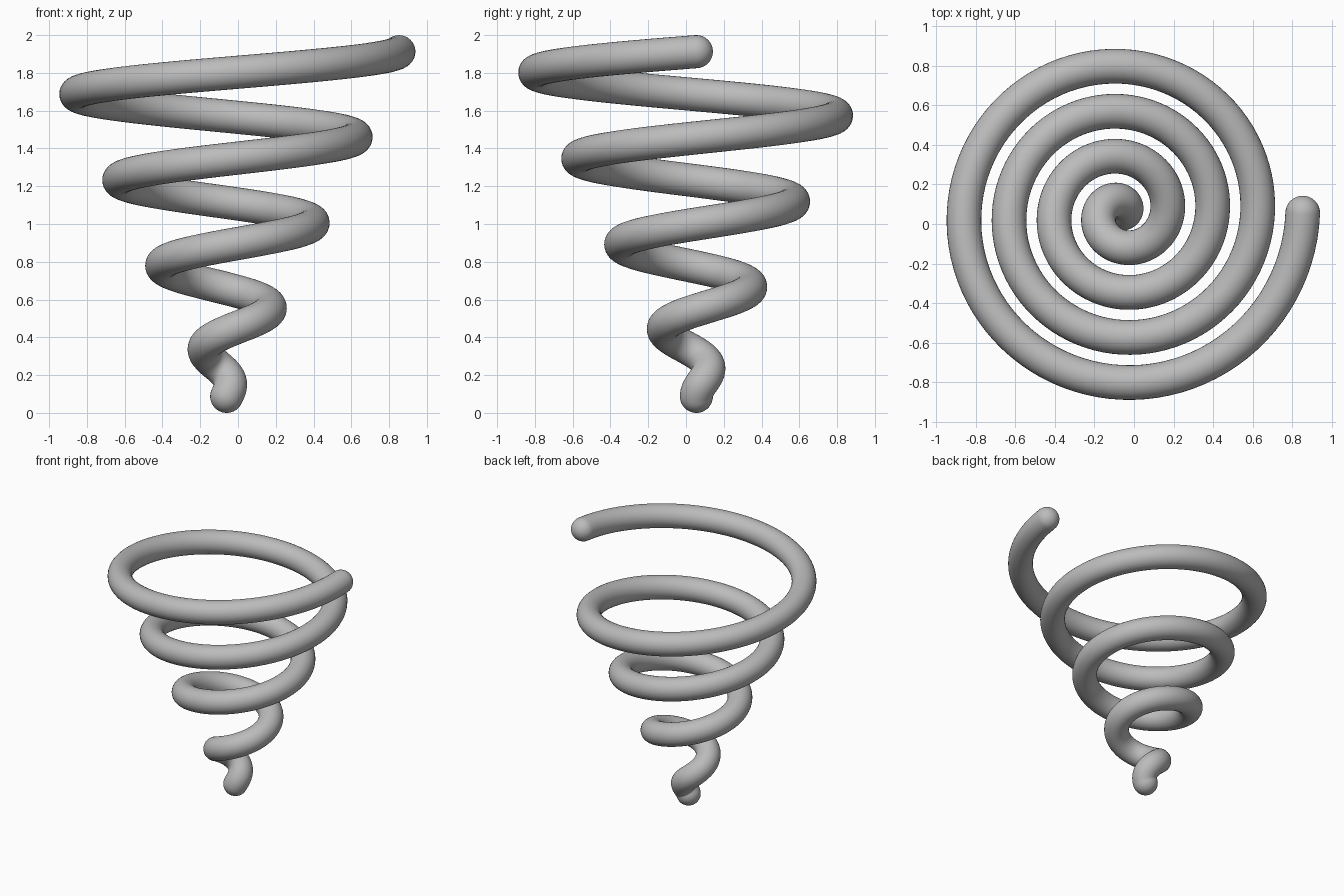
import bpy
import bmesh
from math import sin, cos, pi, tau
from mathutils import Vector

cube = bpy.data.objects.get("Cube")
if cube:
    bpy.data.objects.remove(cube, do_unlink=True)

TURNS, STEPS, SIDES, CAP = 4, 96, 32, 10
TUBE = 0.0875                      # wire radius
GROWTH = 0.228                     # radius gained per turn
PITCH = (2 - 2 * TUBE) / TURNS     # height gained per turn
START = Vector((-0.06, 0.055, TUBE))

# Plain grey material
grey = bpy.data.materials.new("grey")
grey.use_nodes = True
colour = (0.5, 0.5, 0.5, 1)
grey.diffuse_color = colour
grey.node_tree.nodes["Principled BSDF"].inputs["Base Color"].default_value = colour


def spiral(t):
    """Point and direction on the conical spiral after t turns."""
    a, r = t * tau, GROWTH * t
    point = START + Vector((r * cos(a), r * sin(a), PITCH * t))
    tangent = Vector((GROWTH * cos(a) - r * tau * sin(a),
                      GROWTH * sin(a) + r * tau * cos(a), PITCH))
    return point, tangent.normalized()


# Stations along the wire: turn, offset along the tangent, ring radius
arc = [i / CAP * pi / 2 for i in range(1, CAP)]
stations = [(0, -TUBE * cos(a), TUBE * sin(a)) for a in arc]
stations += [(i / STEPS, 0, TUBE) for i in range(TURNS * STEPS + 1)]
stations += [(TURNS, TUBE * sin(a), TUBE * cos(a)) for a in arc]

# Sweep a circle along the spiral, with rounded ends
bm = bmesh.new()
rings = []
for t, offset, radius in stations:
    point, tangent = spiral(t)
    side = tangent.cross(Vector((0, 0, 1))).normalized()
    up = side.cross(tangent)
    centre = point + tangent * offset
    rings.append([bm.verts.new(centre + radius * (side * cos(b) + up * sin(b)))
                  for b in (tau * j / SIDES for j in range(SIDES))])

for low, high in zip(rings, rings[1:]):
    for j in range(SIDES):
        k = (j + 1) % SIDES
        bm.faces.new((low[j], low[k], high[k], high[j]))

for ring, t, direction in ((rings[0], 0, -1), (rings[-1], TURNS, 1)):
    point, tangent = spiral(t)
    tip = bm.verts.new(point + tangent * TUBE * direction)
    for j in range(SIDES):
        bm.faces.new((ring[j], ring[(j + 1) % SIDES], tip))

bmesh.ops.recalc_face_normals(bm, faces=bm.faces)
for face in bm.faces:
    face.smooth = True

mesh = bpy.data.meshes.new("spiral_coil")
bm.to_mesh(mesh)
bm.free()
mesh.materials.append(grey)
coil = bpy.data.objects.new("spiral_coil", mesh)
bpy.context.collection.objects.link(coil)
